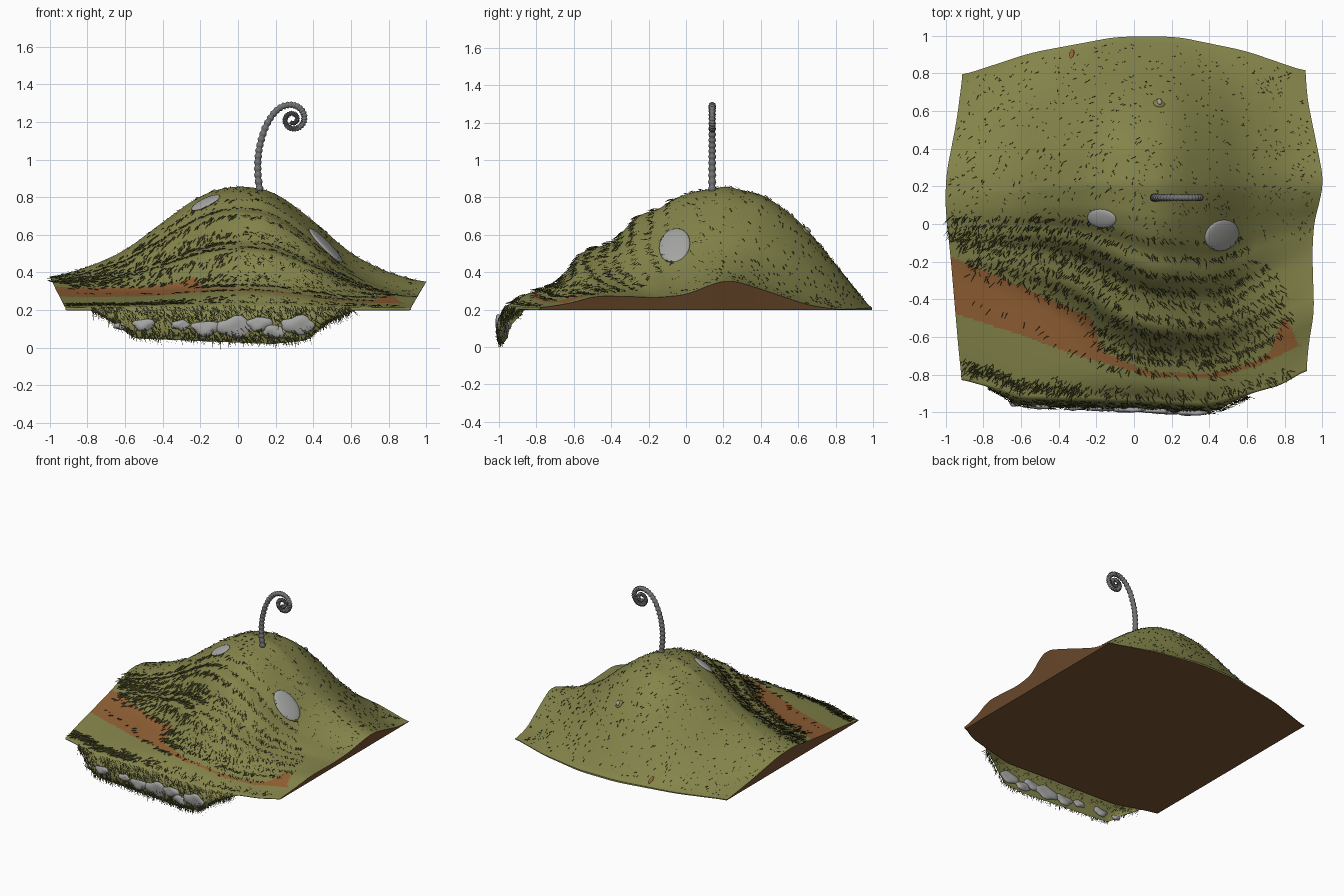
import bpy, bmesh, math, random
from mathutils import Vector, Matrix

random.seed(4)
cube = bpy.data.objects.get("Cube")
if cube:
    bpy.data.objects.remove(cube)


def material(name, color):
    m = bpy.data.materials.new(name)
    m.use_nodes = True
    m.diffuse_color = (*color, 1)
    m.node_tree.nodes["Principled BSDF"].inputs["Base Color"].default_value = (*color, 1)
    return m


moss = material("moss green", (.23, .23, .07))
clay = material("path clay", (.29, .12, .036))
soil = material("base soil", (.2, .092, .034))
blade_green = material("dark grass", (.062, .064, .019))
stone = material("pale stone", (.37, .37, .36))
metal = material("vine grey", (.17, .17, .175))


def make_object(name, bm, mats, smooth=True):
    mesh = bpy.data.meshes.new(name)
    bm.to_mesh(mesh)
    bm.free()
    obj = bpy.data.objects.new(name, mesh)
    bpy.context.collection.objects.link(obj)
    for m in mats:
        mesh.materials.append(m)
    for p in mesh.polygons:
        p.use_smooth = smooth


def curve(pts, soft=.07):
    """Softened piecewise-linear profile through (position, value) points."""
    def lin(x):
        if x <= pts[0][0]:
            return pts[0][1]
        for (a, p), (b, q) in zip(pts, pts[1:]):
            if x <= b:
                return p + (q - p) * (x - a) / (b - a)
        return pts[-1][1]
    return lambda x: sum(lin(x + k * soft) for k in (-1, -.6, -.2, .2, .6, 1)) / 6


# Hill profiles: spine along y, falloff across x, edge heights, outline
spine = curve([(-.98, .22), (-.9, .28), (-.8, .31), (-.72, .34), (-.65, .42), (-.59, .51), (-.48, .54),
               (-.4, .57), (-.33, .66), (-.27, .71), (-.18, .73), (-.1, .785), (0, .82), (.2, .85),
               (.4, .805), (.5, .745), (.6, .665), (.7, .56), (.8, .44), (1, .2)], .03)
falloff = curve([(-1, 0), (-.8, .12), (-.6, .31), (-.4, .63), (-.2, .93), (-.05, 1.02), (.07, 1.02),
                 (.2, .96), (.4, .66), (.6, .3), (.8, .1), (1, 0)])
edge_right = curve([(-.98, .21), (-.8, .23), (-.6, .275), (-.2, .26), (0, .275), (.15, .33), (.28, .355),
                    (.5, .3), (.8, .22), (1, .2)])
edge_left = curve([(-.98, .21), (-.8, .24), (-.5, .28), (-.2, .32), (.15, .375), (.35, .365), (.7, .26), (1, .2)])
front = curve([(-1, -.82), (-.8, -.87), (-.65, -.92), (0, -.94), (.4, -.96), (.65, -.9), (.85, -.85), (1, -.77)], .04)
back = curve([(-1, .79), (-.6, .91), (-.1, .995), (.25, .995), (.65, .92), (1, .81)])
hem = curve([(-.85, .2), (-.72, .13), (-.6, .05), (-.2, .035), (.2, .02), (.4, .04), (.52, .13), (.68, .2)], .02)
setback = curve([(-1, .42), (-.6, .35), (-.3, .22), (-.1, .08), (.1, 0), (.5, 0), (.8, .15), (1, .2)])
FRONT = -.98


def bend(u, n):
    """How far the terraces step back from the front at this spot."""
    ramp = (n - FRONT) / .68 if n < -.3 else (.25 - n) / .55
    return setback(u) * math.sin(max(0, ramp) * math.pi / 2) ** 1.3


def ground(u, n):
    """Point on the hill; u runs left to right, n front to back."""
    v = (n - FRONT) / (1 - FRONT)
    el, er = edge_left(n), edge_right(n)
    edge = el + (er - el) * (u + 1) / 2
    x = u * (.91 + (.09 * (el - .2) / .17 if u < 0 else .09 * (er - .2) / .145))
    y = front(u) + (back(u) - front(u)) * v
    return Vector((x, y, edge + (spine(n - bend(u, n)) - edge) * falloff(u)))


def skirt(u, t):
    """Point on the turf hanging over the front edge."""
    p = ground(u, FRONT)
    drop = max(0, p.z - hem(u))
    p.y -= .045 * math.sin(2.4 * t) * min(1, drop / .1)
    p.z -= drop * t
    return p


# Turf hill with a clay path chosen between two boundary curves
path_top = curve([(-1, -.16), (-.6, -.33), (-.4, -.42), (-.22, -.5), (-.17, -.68), (.1, -.79), (.4, -.8),
                  (.65, -.73), (.74, -.66), (.78, -.5), (.83, -.52), (.87, -.65)], .02)
path_low = curve([(-1, -.46), (-.6, -.59), (-.3, -.7), (.1, -.812), (.4, -.822), (.65, -.76), (.87, -.65)], .02)


def on_path(p):
    return path_low(p.x) < p.y < path_top(p.x)


NU, NV, NS = 180, 180, 10
bm = bmesh.new()
us = [2 * i / NU - 1 for i in range(NU + 1)]
rows = [[skirt(u, 1 - j / NS) for u in us] for j in range(NS)]
rows += [[ground(u, FRONT + (1 - FRONT) * j / NV) for u in us] for j in range(NV + 1)]
grid = [[bm.verts.new(p) for p in row] for row in rows]
for j in range(len(grid) - 1):
    for i in range(NU):
        f = bm.faces.new((grid[j][i], grid[j][i + 1], grid[j + 1][i + 1], grid[j + 1][i]))
        if j >= NS and on_path(f.calc_center_median()):
            f.material_index = 1
make_object("turf_hill", bm, [moss, clay])

# Soil base: side walls sloping in to a flat bottom
top = rows[NS:]
rim = top[0][:-1] + [r[-1] for r in top[:-1]] + top[-1][:0:-1] + [r[0] for r in top[:0:-1]]
bm = bmesh.new()
upper = [bm.verts.new(p) for p in rim]
lower = [bm.verts.new((max(-.91, min(.91, p.x)), p.y, .198)) for p in rim]
for i in range(len(rim)):
    k = (i + 1) % len(rim)
    f = bm.faces.new((lower[i], lower[k], upper[k], upper[i]))
    if abs(rim[i].x) < .9 and abs(rim[k].x) < .9:
        f.material_index = 1
bm.faces.new(lower[::-1])
make_object("soil_base", bm, [soil, moss], False)

# Grass blades
grass = bmesh.new()


def blade(p, direction, length, width):
    d = direction.normalized()
    side = d.cross(Vector((random.uniform(-.4, .4), -.6, .7))).normalized() * width
    tip = p + d * length
    mid = p + d * length * .5 + Vector((0, 0, .1 * length))
    a, b, m, t = [grass.verts.new(q) for q in (p - side, p + side, mid + side * .7, tip)]
    grass.faces.new((a, b, m))
    grass.faces.new((a, m, t))


def hill_blade(u, n, length, lean, width=.0024):
    n = max(FRONT + .03, min(.97, n))
    p = ground(u, n)
    if on_path(p) and random.random() < .75:
        return
    along = (ground(u, n - .02) - p).normalized()
    across = (ground(u + .01, n) - p).normalized()
    normal = across.cross(-along)
    blade(p + normal * .002, along + across * lean + normal * .3, length, width)


# rows along the terraces: spine position, start, end, count, spread
for c, start, end, count, spread in (
        (-.1, -1, .6, 150, .007), (-.19, -1, .65, 190, .008), (-.29, -1, .7, 230, .01),
        (-.37, -1, .75, 290, .012), (-.44, -.95, .8, 280, .014), (-.53, -.9, .82, 240, .014),
        (-.61, -.9, .85, 330, .018), (-.69, -.95, .87, 350, .018), (-.75, -.3, .85, 260, .012),
        (-.82, -.97, .75, 260, .01), (-.94, -.97, -.3, 330, .025), (-.94, -.3, .9, 160, .025)):
    for k in range(count):
        u = random.uniform(start, end)
        n = c
        for _ in range(25):
            n = .5 * n + .5 * (c + bend(u, n))
        hill_blade(u, n + random.gauss(0, spread), random.uniform(.02, .05),
                   random.gauss(.8 if u > 0 else -.8, .6))
# short scattered blades
for k in range(1000):
    hill_blade(random.uniform(-.98, .98), random.uniform(-.1, .97), random.uniform(.01, .03), random.gauss(0, 1.5), .002)
# hanging fringe
for k in range(1300):
    u, t = random.uniform(-.85, .65), random.choice((random.uniform(0, .4), random.uniform(.75, 1), random.random()))
    length = random.uniform(.035, .075) * (.6 if t > .7 else 1)
    blade(skirt(u, t) - Vector((0, .01, 0)), Vector((random.gauss(.5, .4), -.15, -.9)), length, .0026)
make_object("grass_blades", grass, [blade_green], False)


# Stones
def rock(name, center, size, normal, rough=0, mat=stone):
    bm = bmesh.new()
    bmesh.ops.create_icosphere(bm, subdivisions=3, radius=1)
    ex = Vector((0, 1, 0)).cross(normal).normalized()
    turn = Matrix((ex, normal.cross(ex), normal)).transposed()
    for v in bm.verts:
        wob = 1 + rough * math.sin(4 * v.co.x + 30 * center.x) * math.cos(3 * v.co.y + 9 * center.x)
        v.co = center + turn @ Vector([a * s * wob for a, s in zip(v.co, size)])
    make_object(name, bm, [mat])


def hill_normal(u, n):
    p = ground(u, n)
    return p, (ground(u + .03, n) - p).cross(ground(u, n + .03) - p).normalized()


for name, u, n, size in (("small_boulder", -.173, .015, (.085, .054, .014)),
                         ("large_boulder", .49, -.06, (.128, .085, .016))):
    p, normal = hill_normal(u, n)
    rock(name, p, size, normal)
for x, z, r in ((-.63, .115, .035), (-.5, .12, .06), (-.31, .12, .05), (-.17, .1, .075),
                (-.02, .11, .1), (.12, .125, .07), (.2, .085, .065), (.31, .12, .09)):
    p = skirt(x / .915, .55)
    rock("edge_stone", Vector((x, p.y, z)), (r, r * .55, .017), Vector((0, -1, -.1)).normalized(), .22)


# Beaded tube
def tube(name, pts, r0, r1, beads):
    seg, sides = beads * 4, 10
    n = len(pts) - 1

    def at(s):
        i = min(int(s * n), n - 1)
        f = s * n - i
        a, b, c, d = [pts[max(0, min(n, i + k))] for k in (-1, 0, 1, 2)]
        return b + .5 * f * (c - a + f * (2 * a - 5 * b + 4 * c - d + f * (3 * (b - c) + d - a)))
    bm, rings = bmesh.new(), []
    for k in range(seg + 1):
        s = k / seg
        p = at(s)
        tan = (at(min(1, s + .004)) - at(max(0, s - .004))).normalized()
        e1 = Vector((0, 1, 0))
        e2 = tan.cross(e1).normalized()
        r = (r0 + (r1 - r0) * s) * (1 + .18 * math.cos(k * math.pi / 2))
        rings.append([bm.verts.new(p + r * (e1 * math.cos(a) + e2 * math.sin(a)))
                      for a in (math.tau * q / sides for q in range(sides))])
    for A, B in zip(rings, rings[1:]):
        for q in range(sides):
            bm.faces.new((A[q], A[(q + 1) % sides], B[(q + 1) % sides], B[q]))
    bm.faces.new(rings[0][::-1])
    bm.faces.new(rings[-1])
    bmesh.ops.recalc_face_normals(bm, faces=bm.faces)
    make_object(name, bm, [metal])


# Curled stalk: leaning stem running into a shrinking spiral
stem = [(.118, .82), (.106, .92), (.108, 1.02), (.125, 1.11), (.16, 1.2), (.21, 1.265)]
pts = [Vector((x, .14, z)) for x, z in stem]
for k in range(16):
    a = math.radians(105 - 40 * k)
    r = .08 * .905 ** k
    pts.append(Vector((.29 + r * math.cos(a), .14, 1.213 + r * math.sin(a))))
tube("curled_stalk", pts, .019, .011, 64)

# Small knob on the back slope and a bare clay spot near the back edge
p, normal = hill_normal(.14, .64)
rock("back_knob", p, (.03, .03, .012), normal, .1, moss)
rock("back_knob_tip", p + normal * .01, (.014, .02, .014), normal, .1)
p, normal = hill_normal(-.36, .95)
rock("bare_spot", p, (.012, .03, .006), normal, .1, clay)
